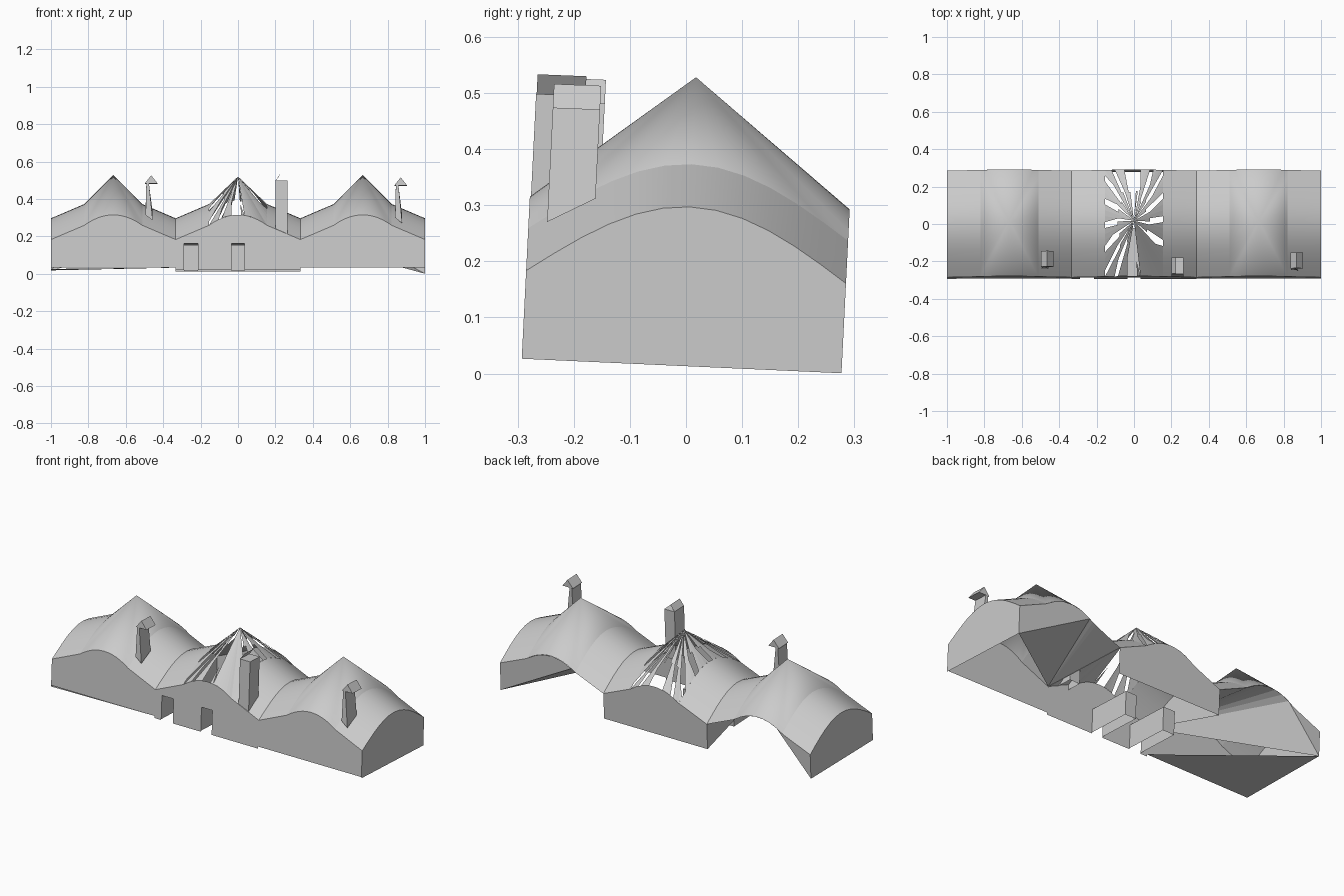
import bpy, bmesh, math, random
from mathutils import Vector

cube = bpy.data.objects.get("Cube")
if cube:
    bpy.data.objects.remove(cube)
random.seed(4)

grey = bpy.data.materials.new("plain grey")
grey.use_nodes = True
grey.diffuse_color = (0.6, 0.6, 0.6, 1)
grey.node_tree.nodes["Principled BSDF"].inputs["Base Color"].default_value = (0.6, 0.6, 0.6, 1)

W, D, MID = 1 / 3, 0.285, 0.155     # half bay width, half depth, half width of the peak
EAVE, SHOULDER, CREST = 0.172, 0.248, 0.304     # eave heights at bay end, peak edge, bay centre


def sheet(name, faces, smooth=False):
    """Join polygons into one object; the whole building leans slightly back."""
    bm = bmesh.new()
    for face in faces:
        bm.faces.new([bm.verts.new((x, y + 0.05 * (z - 0.17), z - 0.04 * y)) for x, y, z in face])
    bmesh.ops.remove_doubles(bm, verts=bm.verts, dist=0.0002)
    mesh = bpy.data.meshes.new(name)
    bm.to_mesh(mesh)
    bm.free()
    mesh.materials.append(grey)
    ob = bpy.data.objects.new(name, mesh)
    bpy.context.collection.objects.link(ob)
    if smooth:
        bpy.context.view_layer.objects.active = ob
        ob.select_set(True)
        bpy.ops.object.shade_smooth_by_angle(angle=math.radians(30))
        ob.select_set(False)
    return ob


def eave(u):
    """Eave along a bay: straight slopes with a rounded middle."""
    u = abs(u)
    if u > MID:
        return SHOULDER + (EAVE - SHOULDER) * (u - MID) / (W - MID)
    return CREST - (CREST - SHOULDER) * (u / MID) ** 2


def canopy(c, u, y):
    return (c + u, y, eave(u) + 0.125 * math.cos(math.pi / 2 * y / D))


def span(a, b, n):
    return [a + (b - a) * i / n for i in range(n + 1)]


def pairs(points):
    return list(zip(points, points[1:]))


def box(x0, x1, y0, y1, z0, z1):
    """Open-bottomed box as five faces."""
    ring = [(x0, y0), (x1, y0), (x1, y1), (x0, y1)]
    faces = [[(*a, z0), (*b, z0), (*b, z1), (*a, z1)] for a, b in pairs(ring + ring[:1])]
    return faces + [[(*p, z1) for p in ring]]


def long_wall(c, y, xs, bottom):
    """Wall below the eave; bottom(u) gives the lower edge of each strip."""
    return [[(c + a, y, bottom((a + b) / 2)), (c + b, y, bottom((a + b) / 2)),
             (c + b, y, eave(b)), (c + a, y, eave(a))] for a, b in pairs(xs)]


def end_wall(x, bottom_front, bottom_back):
    top = [(x, y, canopy(0, W, y)[2]) for y in span(D, -D, 12)]
    return [[(x, -D, bottom_front), (x, D, bottom_back)] + top]


def bay_roof(label, c, broken):
    ys = span(-D, D, 12)
    # Vaulted strips on both sides of the peak
    for a, b, tag in ((-W, -MID, "right"), (MID, W, "left")):
        sheet(f"{label}_vault_{tag}", [
            [canopy(c, a, p), canopy(c, b, p), canopy(c, b, q), canopy(c, a, q)]
            for p, q in pairs(ys)], True)
    # Peak drawn as a fan from the tip to the rim
    n = 18 if broken else 12
    rim = [canopy(c, u, -D) for u in span(-MID, MID, n)]
    rim += [canopy(c, MID, y) for y in span(-D, D, n)][1:]
    rim += [canopy(c, u, D) for u in span(MID, -MID, n)][1:]
    rim += [canopy(c, -MID, y) for y in span(D, -D, n)][1:]
    tip = Vector((c, 0, 0.52 if broken else 0.528))
    faces = []
    for i, (a, b) in enumerate(pairs(rim)):
        a, b = Vector(a), Vector(b)
        near_slot = abs((a.x + b.x) / 2 + 0.012) < 0.025
        solid = a.x > 0.02 and a.y < -0.16
        if not broken or solid or (i % 4 < 2 and not near_slot):
            faces.append([a, b, tip])
        elif near_slot:
            continue
        elif i % 4 == 2:            # torn teeth along the rim
            faces.append([a, b, a.lerp(tip, random.uniform(0.25, 0.5))])
        else:                       # short slivers around the tip
            k = random.uniform(0.35, 0.6)
            faces.append([tip.lerp(a, k), tip.lerp(b, k), tip])
    sheet(f"{label}_peak", faces, not broken)


def chimney(label, x, y0, z_roof, top):
    """Thin wedge post, cut to the roof slope, carrying a small gabled hood."""
    y1 = y0 + 0.084
    a, b, ridge = x - 0.034, x + 0.034, top + 0.043
    sheet(f"{label}_chimney_hood", [
        [(a, y0, top), (b, y0, top), (x, y0, ridge)],
        [(b, y1, top), (a, y1, top), (x, y1, ridge)],
        [(b, y0, top), (b, y1, top), (x, y1, ridge), (x, y0, ridge)],
        [(a, y1, top), (a, y0, top), (x, y0, ridge), (x, y1, ridge)],
        [(a, y0, top), (a, y1, top), (b, y1, top), (b, y0, top)]])
    high = [(x - 0.012, top), (x - 0.026, top)]

    def outline(y, drop):
        low = [(x - 0.03, z_roof + 0.01 - drop), (x + 0.008, z_roof - 0.02 - drop)]
        return [(p, y, z) for p, z in low + high]

    front, back = outline(y0, 0.045), outline(y1, 0)
    sides = zip(pairs(front + front[:1]), pairs(back + back[:1]))
    sheet(f"{label}_chimney_post",
          [front, back[::-1]] + [[p, r, s, q] for (p, q), (r, s) in sides])


# Roofs of the three bays
for label, centre in (("right", -2 * W), ("middle", 0), ("left", 2 * W)):
    bay_roof(f"{label}_bay", centre, label == "middle")

# Outer bays: front wall, end wall, partial back wall and sloping underside
plain = sorted(span(-W, -MID, 3) + span(-MID, MID, 12)[1:-1] + span(MID, W, 3))
for label, s, reach, back_z in (("right", -1, 0.12, 0.03), ("left", 1, -0.13, 0.012)):
    c = s * 2 * W
    sheet(f"{label}_front_wall", long_wall(c, -D, plain, lambda u: 0.022))
    sheet(f"{label}_end_wall", end_wall(s, 0.015, back_z))
    foot = (s, D, back_z)
    edge = [(c + s * u, D, eave(u)) for u in span(W, reach, 8)]
    sheet(f"{label}_back_wall", [[foot, p, q] for p, q in pairs(edge)])
    inner = (s * W, -D, EAVE)
    path = [foot] + [(c + s * u, D, eave(u)) for u in span(reach, -W, 10)]
    sheet(f"{label}_sloping_underside", [[inner, p, q] for p, q in pairs(path)])
sheet("right_floor", [[(-W, -D, 0.022), (-1, D, 0.03), (-1, -D, 0.015)]])

# Middle bay: front wall with two doorways, full back wall
doors = [(-0.29, -0.215), (-0.035, 0.035)]
DOOR_TOP, BASE = 0.15, 0.01


def doorway_bottom(u):
    return DOOR_TOP if any(a < u < b for a, b in doors) else BASE


breaks = sorted(set(plain + [x for d in doors for x in d]))
sheet("middle_front_wall", long_wall(0, -D, breaks, doorway_bottom))
sheet("middle_back_wall", long_wall(0, D, plain, lambda u: 0.024))
for (a, b), tag in zip(doors, ("side", "main")):
    sheet(f"{tag}_doorway_recess", box(a, b, -D, -0.02, 0.015, DOOR_TOP)[1:])

# Partitions between the bays
for s, tag in ((-1, "right"), (1, "left")):
    sheet(f"{tag}_partition", end_wall(s * W, EAVE - 0.004, EAVE - 0.004))
sheet("right_partition_lower", [[(-W, D, 0.024), (-W, D, EAVE), (-W, -D, EAVE)]])

# Chimneys
chimney("right", -0.464, -0.244, 0.34, 0.474)
chimney("left", 0.87, -0.252, 0.325, 0.463)
sheet("middle_chimney_stack", box(0.2, 0.265, -0.283, -0.195, 0.2, 0.487))
sheet("middle_chimney_flap", [[(0.2, -0.282, 0.487), (0.2, -0.195, 0.487),
                               (0.225, -0.195, 0.522), (0.225, -0.282, 0.522)]])
